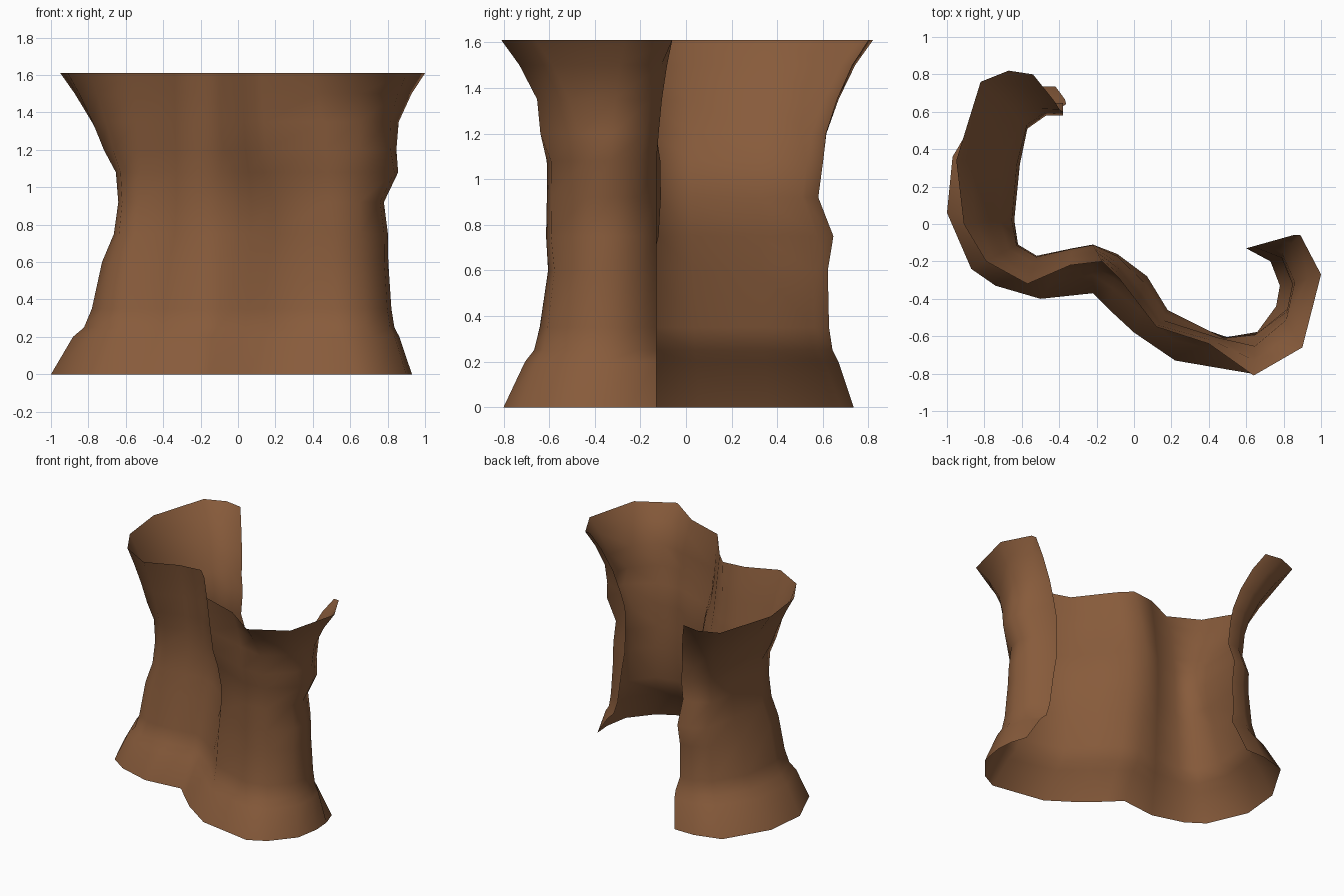
import bpy, bmesh

if "Cube" in bpy.data.objects:
    bpy.data.objects.remove(bpy.data.objects["Cube"])

# S-shaped plan outlines with matching points: floor, waist and upper rim
BOTTOM = [(-.42, .735), (-.58, .735), (-.78, .68), (-.97, .36), (-1.0, .06), (-.87, -.24),
          (-.74, -.33), (-.50, -.40), (-.22, -.37), (-.13, -.46), (0, -.58), (.22, -.73),
          (.63, -.80), (.76, -.73), (.90, -.56), (.93, -.38), (.92, -.25), (.88, -.13)]
WAIST = [(-.38, .60), (-.47, .60), (-.57, .53), (-.61, .32), (-.64, .02), (-.62, -.11),
         (-.52, -.17), (-.33, -.13), (-.22, -.11), (-.09, -.16), (.07, -.28), (.18, -.46),
         (.48, -.59), (.65, -.57), (.77, -.44), (.79, -.33), (.74, -.20), (.60, -.13)]
TOP = [(-.54, .80), (-.67, .82), (-.82, .76), (-.95, .34), (-.91, 0), (-.79, -.20),
       (-.57, -.32), (-.34, -.22), (-.17, -.20), (-.08, -.29), (.02, -.42), (.12, -.55),
       (.40, -.64), (.64, -.81), (.90, -.66), (1.0, -.27), (.89, -.06), (.85, -.06)]

# (height, flare): negative flare heads to the floor outline, positive to the rim
LEVELS = [(0, -1), (.2, -.6), (.25, -.42), (.35, -.30), (.6, -.16), (.75, -.03), (.92, 0),
          (1.08, .02), (1.2, .2), (1.35, .42), (1.5, .72), (1.61, 1)]
# Knots in the bark: extra outward push by height
RIGHT_KNOT = {1.08: .065, 1.2: .03, .92: -.01, .75: .01}
LEFT_KNOT = {.75: .045, .6: .01, .92: -.02, 1.2: -.01}
FRONT_KNOT = {1.2: -.035, 1.08: -.02, .92: -.02, .75: -.02, .6: .01}
# Columns in the middle fold, which flare early towards the rim
FOLD = {9: .6, 10: .35, 11: .35}


def ring_point(i, z, flare):
    """Blend from the waist to the floor or rim; the left side flares earlier."""
    wx, wy = WAIST[i]
    tx, ty = (TOP if flare > 0 else BOTTOM)[i]
    k = 1 + .35 * wx + (.5 if wy > .5 else 0)
    if flare > 0:
        k = FOLD.get(i, k)
    f = abs(flare) ** k if flare else 0
    x, y = wx + (tx - wx) * f, wy + (ty - wy) * f
    if wx > .7:
        x += RIGHT_KNOT.get(z, 0)
    if wy > .5:
        y += LEFT_KNOT.get(z, 0)
    if wy < -.5:
        y += FRONT_KNOT.get(z, 0)
    if i == 0 and z in (.2, .25):    # left lip curls in above the floor flare
        x += .03
    return x, y, z


brown = bpy.data.materials.new("bark brown")
brown.diffuse_color = (.245, .105, .044, 1)
brown.use_nodes = True
brown.node_tree.nodes["Principled BSDF"].inputs["Base Color"].default_value = brown.diffuse_color

# Curled open sheet of bark
bm = bmesh.new()
rows = [[bm.verts.new(ring_point(i, z, f)) for i in range(len(WAIST))] for z, f in LEVELS]
for low, high in zip(rows, rows[1:]):
    for i in range(len(WAIST) - 1):
        face = bm.faces.new((low[i], low[i + 1], high[i + 1], high[i]))
        face.smooth = True
mesh = bpy.data.meshes.new("bark_shell")
bm.to_mesh(mesh)
bm.free()
mesh.materials.append(brown)
shell = bpy.data.objects.new("bark_shell", mesh)
bpy.context.collection.objects.link(shell)
